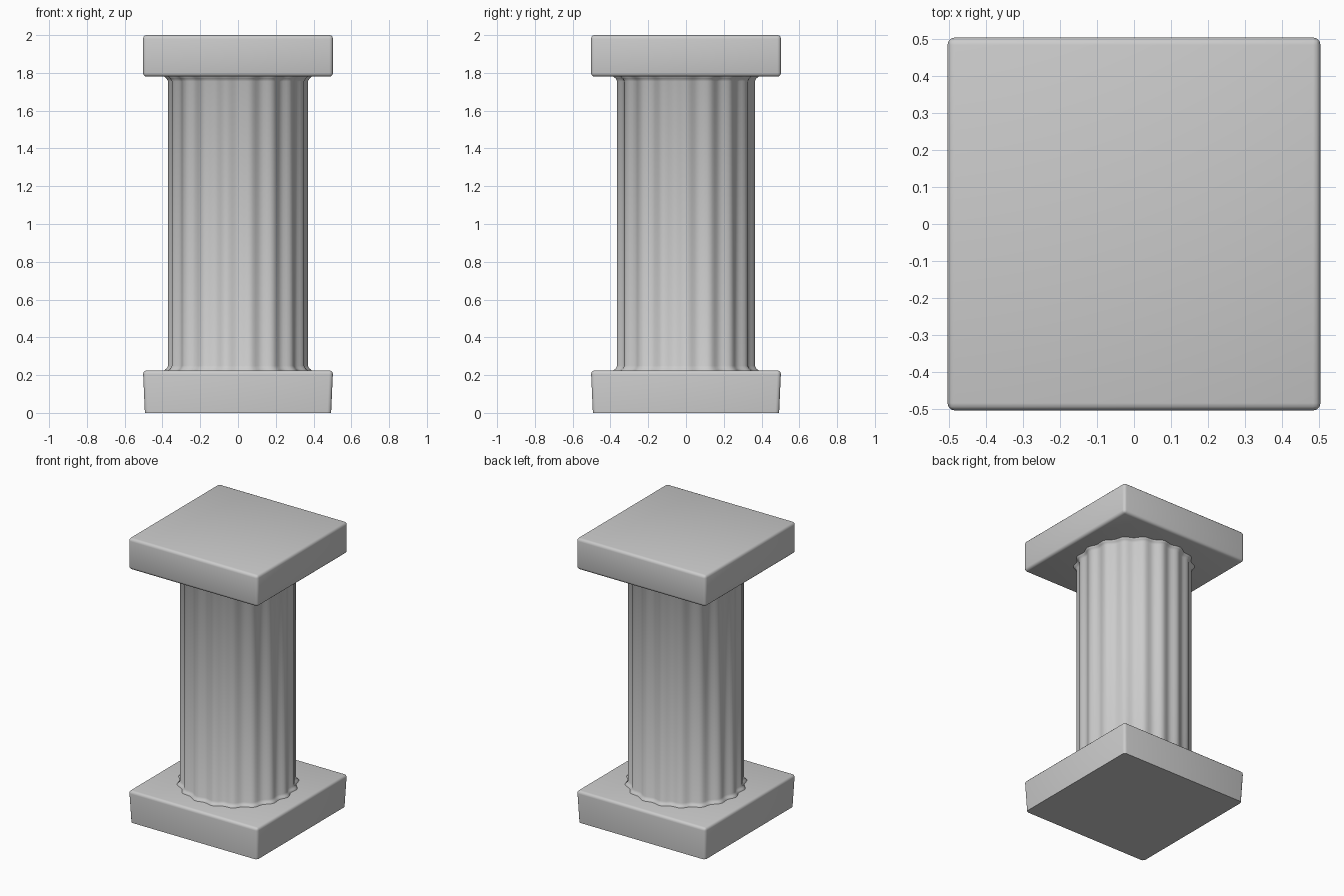
import bpy, bmesh, math

if "Cube" in bpy.data.objects:
    bpy.data.objects.remove(bpy.data.objects["Cube"])

FLUTES = 18
STEPS = 8          # points around each flute


def smooth(obj, angle):
    bpy.ops.object.select_all(action='DESELECT')
    obj.select_set(True)
    bpy.context.view_layer.objects.active = obj
    bpy.ops.object.shade_smooth_by_angle(angle=math.radians(angle))


def add_object(name, bm, angle):
    bmesh.ops.recalc_face_normals(bm, faces=bm.faces)
    mesh = bpy.data.meshes.new(name)
    bm.to_mesh(mesh)
    bm.free()
    obj = bpy.data.objects.new(name, mesh)
    bpy.context.collection.objects.link(obj)
    smooth(obj, angle)
    return obj


def slab(name, z0, z1, half_bottom, half_top, sharp_bottom=False):
    bm = bmesh.new()
    bmesh.ops.create_cube(bm, size=2)
    for v in bm.verts:
        top = v.co.z > 0
        h = half_top if top else half_bottom
        v.co = (v.co.x * h, v.co.y * h, z1 if top else z0)
    edges = [e for e in bm.edges
             if not (sharp_bottom and all(v.co.z < z0 + 1e-4 for v in e.verts))]
    bmesh.ops.bevel(bm, geom=edges, offset=0.02, segments=3, profile=0.5,
                    affect='EDGES')
    return add_object(name, bm, 50)


# Square base (slightly narrower at the ground) and square capital
slab("base_slab", 0.0, 0.225, 0.493, 0.503, sharp_bottom=True)
slab("top_slab", 1.78, 2.0, 0.503, 0.503)

# Fluted shaft with a small flare at each end: (height, radius offset)
profile = [(0.20, 0.02), (0.225, 0.02), (0.235, 0.008), (0.25, 0.0),
           (1.755, 0.0), (1.77, 0.008), (1.78, 0.02), (1.80, 0.02)]
bm = bmesh.new()
count = FLUTES * STEPS
rings = []
for z, flare in profile:
    ring = []
    for i in range(count):
        a = 2 * math.pi * i / count
        r = 0.361 + 0.009 * math.cos(FLUTES * a) + flare
        ring.append(bm.verts.new((r * math.cos(a), r * math.sin(a), z)))
    rings.append(ring)
for lower, upper in zip(rings, rings[1:]):
    for i in range(count):
        j = (i + 1) % count
        bm.faces.new((lower[i], lower[j], upper[j], upper[i]))
bm.faces.new(rings[0])
bm.faces.new(rings[-1])
add_object("fluted_shaft", bm, 60)
